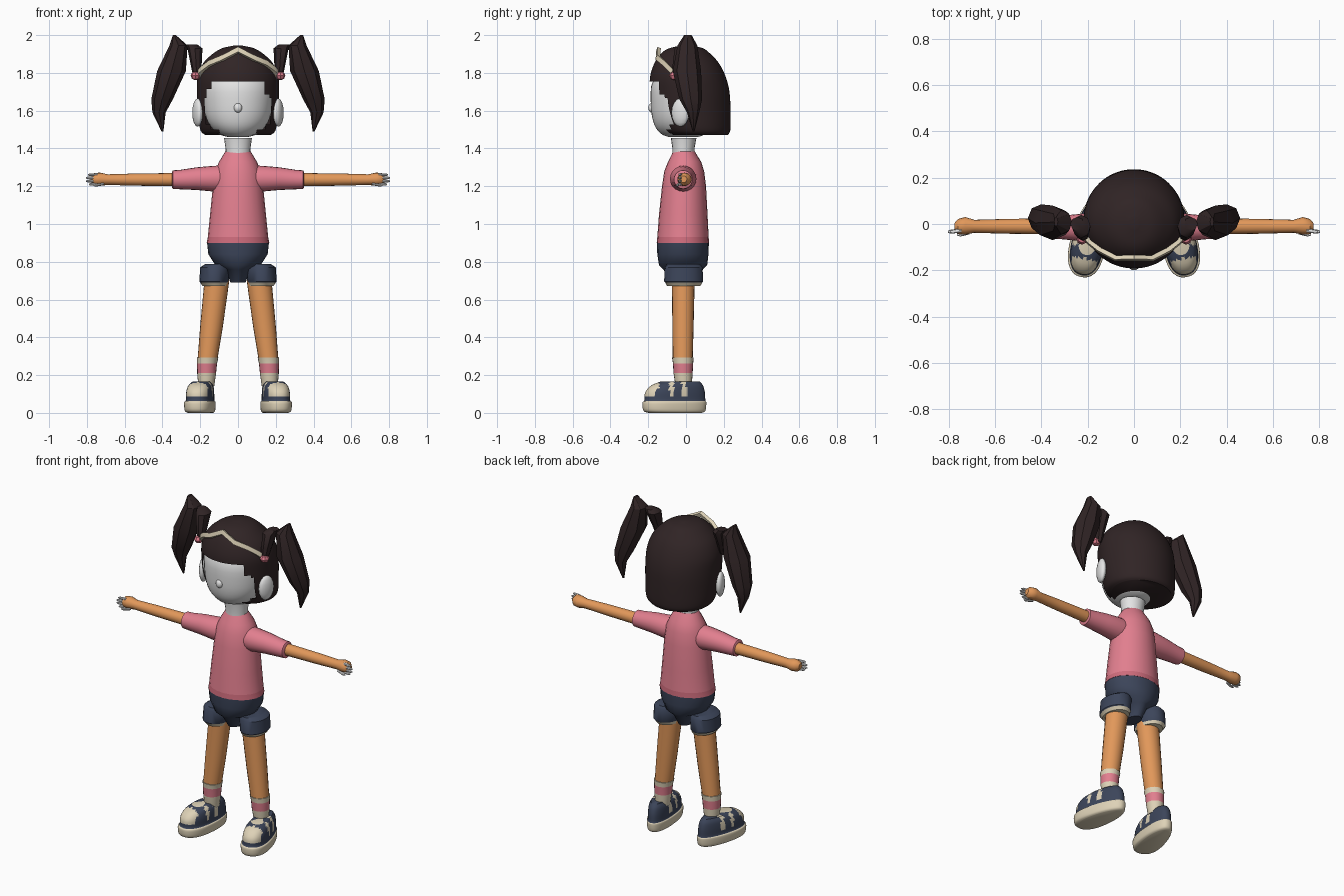
import bpy, bmesh, math
from mathutils import Matrix, Vector

cube = bpy.data.objects.get("Cube")
if cube:
    bpy.data.objects.remove(cube)


def material(name, *rgb):
    lin = [((c / 255 + 0.055) / 1.055) ** 2.4 for c in rgb] + [1]
    m = bpy.data.materials.new(name)
    m.use_nodes = True
    m.diffuse_color = lin
    bsdf = next(n for n in m.node_tree.nodes if n.type == 'BSDF_PRINCIPLED')
    bsdf.inputs["Base Color"].default_value = lin
    return m


WHITE = material("white", 228, 228, 228)
HAIR = material("dark brown", 48, 36, 37)
PINK = material("pink", 226, 127, 143)
ROSE = material("hem pink", 206, 108, 124)
NAVY = material("navy", 60, 69, 90)
SKIN = material("tan skin", 226, 152, 90)
CREAM = material("cream", 222, 210, 183)


def finish(name, bm, mats, mirror=False, rule=None, angle=40):
    """Turn a bmesh into a shaded object; rule picks a material from a face centre."""
    bmesh.ops.recalc_face_normals(bm, faces=bm.faces)
    if rule:
        for f in bm.faces:
            f.material_index = rule(f.calc_center_median())
    me = bpy.data.meshes.new(name)
    bm.to_mesh(me)
    bm.free()
    for m in mats:
        me.materials.append(m)
    ob = bpy.data.objects.new(name, me)
    bpy.context.collection.objects.link(ob)
    if mirror:
        ob.modifiers.new("Mirror", 'MIRROR').use_mirror_merge = False
    bpy.ops.object.select_all(action='DESELECT')
    ob.select_set(True)
    bpy.context.view_layer.objects.active = ob
    bpy.ops.object.shade_smooth_by_angle(angle=math.radians(angle))
    return ob


def refine(rings, n):
    """Smoothly interpolate extra rings between the given ones."""
    out = []
    for i in range(len(rings) - 1):
        a, b, c, d = (rings[min(max(i + k, 0), len(rings) - 1)] for k in (-1, 0, 1, 2))
        for j in range(n):
            t = j / n
            out.append([q + 0.5 * t * (r - p + t * (2 * p - 5 * q + 4 * r - s + t * (3 * (q - r) + s - p)))
                        for p, q, r, s in zip(a, b, c, d)])
    return out + [rings[-1]]


def loft(rings, seg=20, along_x=False, power=2):
    """Rings are (height, half width, front y, back y, optional centre x)."""
    bm = bmesh.new()
    loops = []
    for z, hx, yf, yb, *cx in rings:
        loop = []
        for i in range(seg):
            a = 2 * math.pi * i / seg
            c, s = (math.copysign(abs(v) ** (2 / power), v) for v in (math.cos(a), math.sin(a)))
            x = (cx[0] if cx else 0) + hx * c
            y = (yf + yb) / 2 + (yb - yf) / 2 * s
            loop.append(bm.verts.new((z, y, x) if along_x else (x, y, z)))
        loops.append(loop)
    for lo, hi in zip(loops, loops[1:]):
        for i in range(seg):
            j = (i + 1) % seg
            bm.faces.new((lo[i], lo[j], hi[j], hi[i]))
    bm.faces.new(loops[0][::-1])
    bm.faces.new(loops[-1])
    return bm


def ball(centre, radii, turn=0, seg=16):
    bm = bmesh.new()
    mat = Matrix.Translation(centre) @ Matrix.Rotation(turn, 4, 'Z') @ Matrix.Diagonal((*radii, 1))
    bmesh.ops.create_uvsphere(bm, u_segments=seg, v_segments=seg // 2, radius=1, matrix=mat)
    return bm


# Face, nose and ears
face = [(1.46, .05, -.09, .06), (1.475, .1, -.128, .1), (1.51, .14, -.16, .12), (1.56, .168, -.178, .14),
        (1.63, .182, -.186, .15), (1.73, .186, -.184, .15), (1.8, .16, -.15, .12)]
finish("face", loft(refine(face, 3), 40), [WHITE], angle=60)
finish("nose", ball((0, -.182, 1.615), (.022, .018, .025)), [WHITE], angle=60)
finish("ears", ball((.214, -.03, 1.59), (.024, .05, .075), -.35), [WHITE], True, angle=60)

# Hair cap with a ragged opening for the face
hair = [(1.472, .175, -.09, .222), (1.5, .2, -.13, .235), (1.6, .213, -.175, .236), (1.7, .218, -.19, .23),
        (1.78, .214, -.19, .21), (1.85, .185, -.168, .175), (1.9, .135, -.135, .13), (1.93, .085, -.09, .09),
        (1.945, .02, -.02, .03)]
bm = loft(refine(hair, 6), 72)


def in_opening(p):
    x = abs(p.x)
    top = 1.755 - (.07 if p.x > .135 else .035 if p.x < -.135 else 0)
    bottom = 1.525 if x > .14 else 1.5 if x > .1 else 1.474
    return p.y < -.03 and x < .172 and bottom < p.z < top


gone = [f for f in bm.faces if in_opening(f.calc_center_median())]
bmesh.ops.delete(bm, geom=gone, context='FACES')
finish("hair_cap", bm, [HAIR], angle=50)

# Pigtails: short root tuft, tie, and long pointed tail
tuft = [(1.775, .018, -.075, -.03, .218), (1.85, .03, -.07, .0, .222), (1.93, .04, -.06, .04, .228),
        (1.95, .03, -.03, .03, .245)]
finish("pigtail_roots", loft(tuft, 8), [HAIR], True)
tail = [(2, .008, -.01, .03, .337), (1.945, .048, -.045, .06, .315), (1.81, .076, -.07, .08, .352),
        (1.66, .057, -.035, .085, .402), (1.59, .035, .005, .07, .418), (1.49, .005, .035, .045, .4)]
finish("pigtails", loft(tail, 8), [HAIR], True, angle=30)
finish("hair_ties", ball((.225, -.06, 1.785), (.026, .03, .024), seg=8), [PINK], True, angle=20)

# Headband ribbon, peaked in the middle
half = [(.215, -.055, 1.785), (.195, -.08, 1.815), (.15, -.115, 1.85), (.08, -.15, 1.88)]
path = [(-x, y, z) for x, y, z in half] + [(0, -.148, 1.922)] + half[::-1]
bm = bmesh.new()
rows = []
for p in path:
    p = Vector(p)
    out = Vector((p.x, p.y, .06)).normalized()
    rows.append([bm.verts.new(p + out * a + Vector((0, .3, 1)) * b)
                 for a, b in ((.008, -.013), (.008, .013), (-.012, .013), (-.012, -.013))])
for r, s in zip(rows, rows[1:]):
    for i in range(4):
        j = (i + 1) % 4
        bm.faces.new((r[i], r[j], s[j], s[i]))
bm.faces.new(rows[0])
bm.faces.new(rows[-1])
finish("headband", bm, [CREAM], angle=30)

# Neck and shirt
finish("neck", loft([(1.36, .066, -.072, .045), (1.4, .066, -.072, .045), (1.455, .074, -.08, .055)]), [WHITE])
shirt = [(.9, .166, -.155, .122), (.93, .16, -.152, .12), (1.05, .148, -.143, .114), (1.2, .133, -.127, .106),
         (1.28, .122, -.115, .096), (1.33, .1, -.095, .08), (1.37, .076, -.075, .055), (1.385, .066, -.068, .047)]
finish("shirt", loft(shirt, 24), [PINK, ROSE], rule=lambda p: int(p.z < .93), angle=50)
sleeve = [(.06, .07, -.08, .05, 1.24), (.13, .068, -.085, .055, 1.24), (.22, .06, -.075, .045, 1.24),
          (.31, .051, -.066, .036, 1.235), (.345, .049, -.064, .034, 1.235), (.35, .04, -.055, .025, 1.235)]
finish("sleeves", loft(sleeve, along_x=True), [PINK], True)

# Arms and fingers
arm = [(.32, .035, -.045, .025, 1.235), (.55, .032, -.042, .022, 1.235), (.69, .028, -.038, .018, 1.235),
       (.73, .035, -.046, .03, 1.237), (.76, .033, -.044, .022, 1.237), (.775, .018, -.03, .005, 1.237)]
finish("arms", loft(arm, 16, True), [SKIN], True)
for i, tip in enumerate((.79, .805, .805, .795)):
    z = 1.21 + i * .017
    finger = [(.745, .008, -.036, -.018, z), (tip - .01, .007, -.041, -.025, z), (tip, .003, -.037, -.03, z)]
    finish(f"finger_{i + 1}", loft(finger, 8, True), [WHITE], True)
thumb = [(.71, .006, -.045, -.028, 1.212), (.75, .007, -.054, -.037, 1.205), (.765, .003, -.05, -.042, 1.204)]
finish("thumbs", loft(thumb, 8, True), [WHITE], True)

# Shorts
seat = [(.69, .04, -.075, .05), (.76, .065, -.12, .09), (.782, .12, -.143, .112), (.84, .157, -.152, .119),
        (.902, .164, -.154, .121)]
finish("shorts_seat", loft(seat, 24), [NAVY], angle=50)
cuff = [(.672, .066, -.1, .076, .122), (.69, .074, -.11, .086, .126), (.695, .078, -.116, .09, .127),
        (.77, .078, -.112, .088, .122), (.787, .06, -.1, .075, .115)]
finish("shorts_legs", loft(cuff), [NAVY, CREAM], True, lambda p: int(p.z < .69))

# Legs and striped socks
leg = [(.27, .052, -.07, .035, .163), (.45, .06, -.072, .04, .141), (.7, .066, -.075, .046, .112)]
finish("legs", loft(leg), [SKIN], True)
sock = [(.14, .042, -.055, .03, .168), (.21, .05, -.066, .035, .166), (.262, .053, -.069, .038, .164),
        (.292, .057, -.074, .041, .161)]
finish("socks", loft(sock), [CREAM, PINK], True, lambda p: int(.21 < p.z < .262))

# Shoes: cream sole, navy upper, cream toe patch and two straps
shoe = [(0, .06, -.14, .145), (.012, .072, -.167, .165), (.055, .075, -.172, .17), (.066, .067, -.162, .165),
        (.11, .066, -.157, .162), (.145, .06, -.125, .152), (.166, .045, -.075, .135)]


def shoe_colour(p):
    if p.z < .063:
        return 1
    toe = p.y < -.09 and p.z > .085 and abs(p.x) < .055
    strap = p.z > .09 and any(abs(p.y - c) < .012 for c in (-.028, .04))
    return int(toe or strap)


bm = loft(refine(shoe, 4), 64, power=2.3)
caps = [f for f in bm.faces if len(f.verts) > 4]
bmesh.ops.poke(bm, faces=caps)
for v in bm.verts:
    v.co.x *= 1 - 1.2 * v.co.y
for f in bm.faces:
    f.material_index = shoe_colour(f.calc_center_median())
bm.transform(Matrix.Translation((.195, -.06, 0)) @ Matrix.Rotation(math.radians(11), 4, 'Z'))
finish("shoes", bm, [NAVY, CREAM], True, angle=50)
